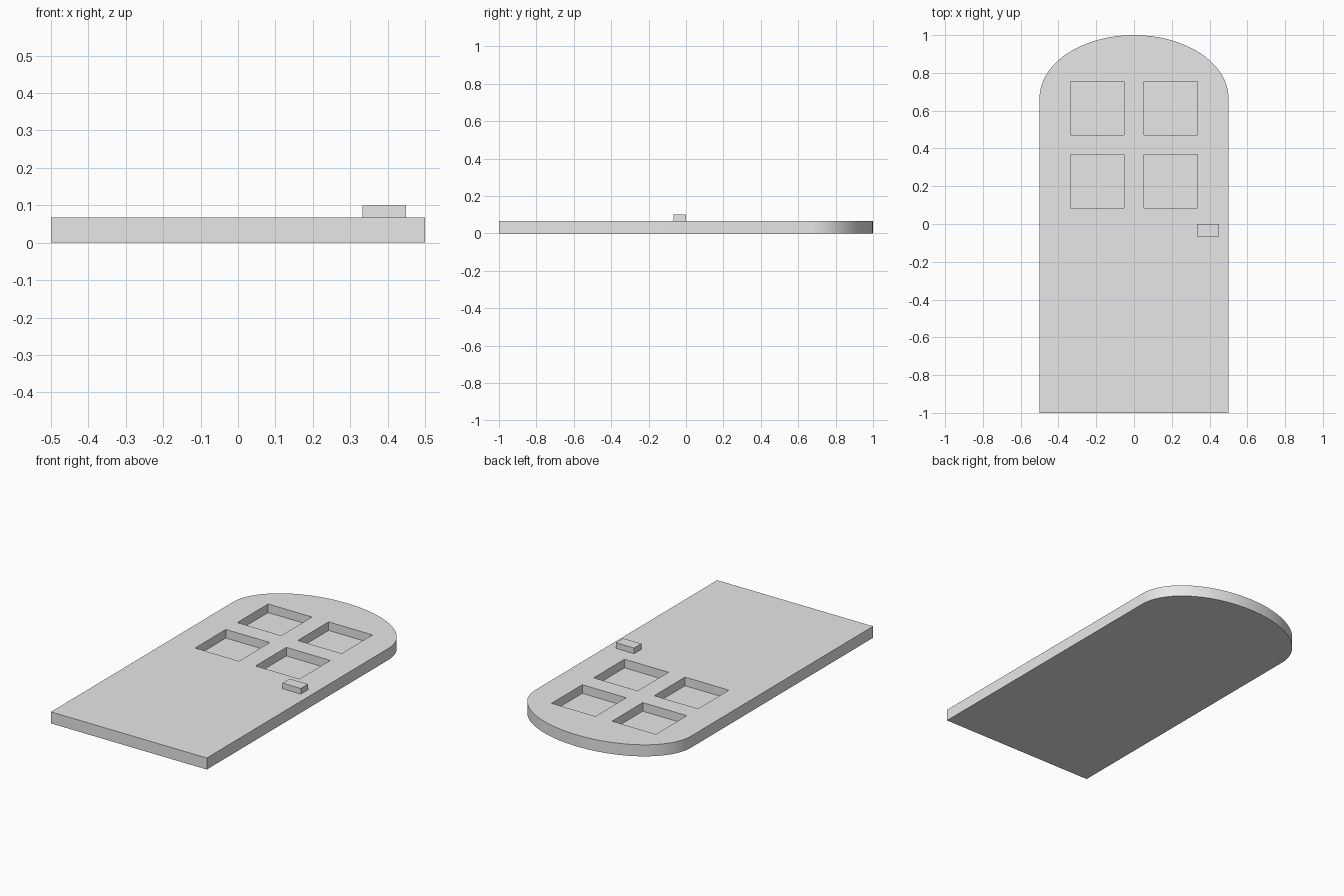
import bpy, bmesh
from math import sin, cos, pi, radians

cube = bpy.data.objects.get("Cube")
if cube:
    bpy.data.objects.remove(cube, do_unlink=True)

THICK = 0.067
SPRING = 0.667      # height where the arch begins
ARCH_STEPS = 48

grey = bpy.data.materials.new("plain_grey")
grey.use_nodes = True
COLOUR = (0.8, 0.8, 0.8, 1)
grey.diffuse_color = COLOUR
grey.node_tree.nodes["Principled BSDF"].inputs["Base Color"].default_value = COLOUR


def prism(name, outline, z0, z1):
    """Extrude a flat outline from z0 up to z1."""
    bm = bmesh.new()
    base = bm.faces.new([bm.verts.new((x, y, z0)) for x, y in outline])
    top = bmesh.ops.extrude_face_region(bm, geom=[base])["geom"]
    bmesh.ops.translate(bm, vec=(0, 0, z1 - z0),
                        verts=[v for v in top if isinstance(v, bmesh.types.BMVert)])
    bmesh.ops.recalc_face_normals(bm, faces=bm.faces)
    mesh = bpy.data.meshes.new(name)
    bm.to_mesh(mesh)
    bm.free()
    mesh.materials.append(grey)
    obj = bpy.data.objects.new(name, mesh)
    bpy.context.collection.objects.link(obj)
    return obj


def box(name, x0, x1, y0, y1, z0, z1):
    return prism(name, [(x0, y0), (x1, y0), (x1, y1), (x0, y1)], z0, z1)


# Door slab with an elliptical arched top
arch = [(0.5 * cos(pi * i / ARCH_STEPS), SPRING + (1 - SPRING) * sin(pi * i / ARCH_STEPS))
        for i in range(ARCH_STEPS + 1)]
slab = prism("door_slab", [(-0.5, -1), (0.5, -1)] + arch, 0, THICK)

# Four square recessed panes
bpy.context.view_layer.objects.active = slab
for x in (-0.335, 0.053):
    for y in (0.085, 0.472):
        cutter = box("pane_cutter", x, x + 0.282, y, y + 0.282, 0.017, 0.2)
        cutter.hide_render = True
        cut = slab.modifiers.new("pane_recess", "BOOLEAN")
        cut.operation = "DIFFERENCE"
        cut.solver = "EXACT"
        cut.object = cutter
        bpy.ops.object.modifier_apply(modifier=cut.name)
        bpy.data.objects.remove(cutter, do_unlink=True)

# Smooth the arch rim only
bpy.ops.object.select_all(action="DESELECT")
slab.select_set(True)
bpy.ops.object.shade_smooth_by_angle(angle=radians(30))

# Handle block
box("handle", 0.333, 0.449, -0.066, 0, THICK, 0.1)
